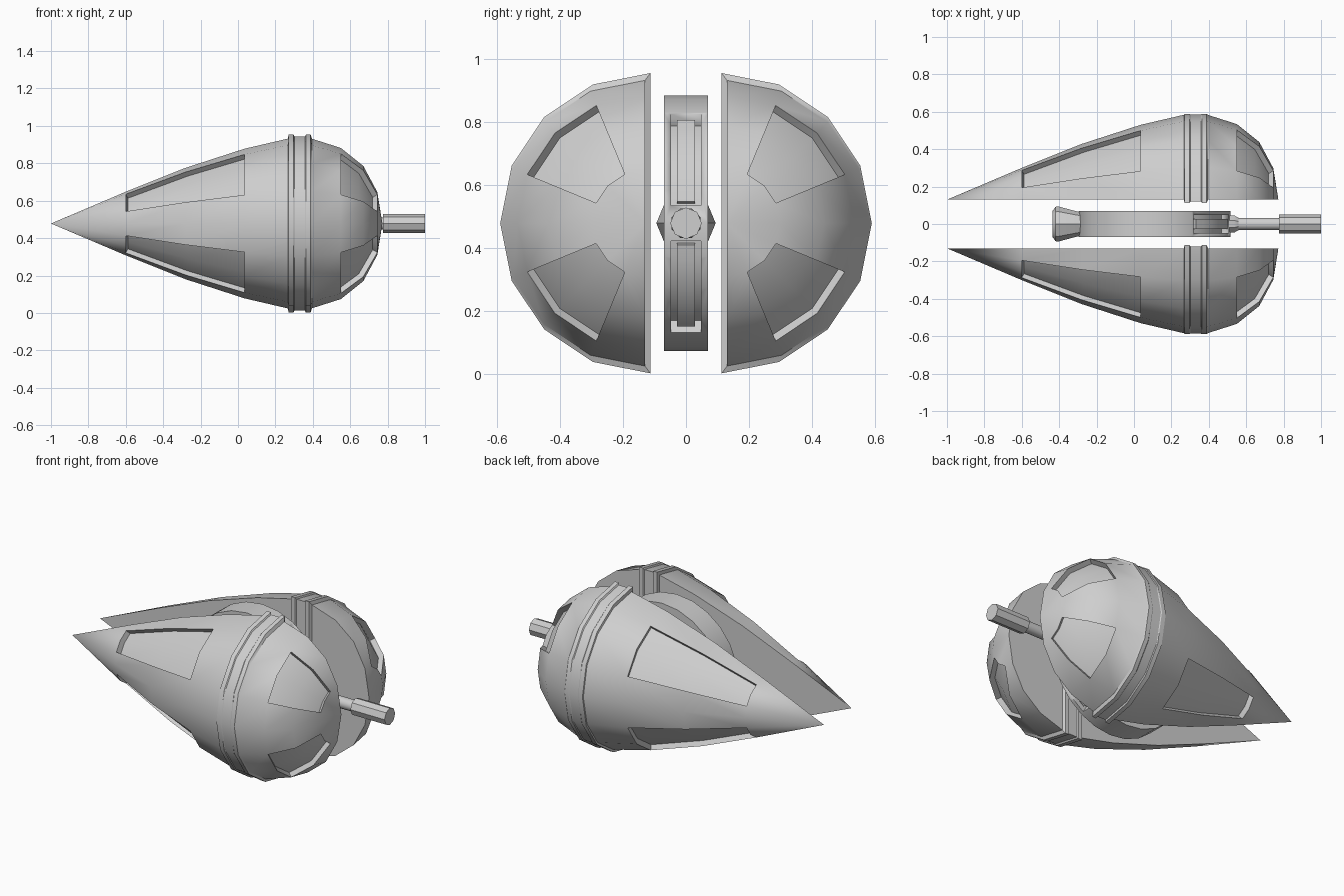
import bpy, bmesh, math
from mathutils import Vector

if "Cube" in bpy.data.objects:
    bpy.data.objects.remove(bpy.data.objects["Cube"])

CZ = 0.478   # height of the long axis
WX = 0.11    # centre of the inner wheel

grey = bpy.data.materials.new("light_grey")
grey.diffuse_color = (0.62, 0.62, 0.62, 1)
grey.use_nodes = True
grey.node_tree.nodes["Principled BSDF"].inputs["Base Color"].default_value = grey.diffuse_color


def finish(bm, name, smooth=30):
    bmesh.ops.recalc_face_normals(bm, faces=bm.faces[:])
    mesh = bpy.data.meshes.new(name)
    bm.to_mesh(mesh)
    bm.free()
    mesh.materials.append(grey)
    ob = bpy.data.objects.new(name, mesh)
    bpy.context.collection.objects.link(ob)
    bpy.ops.object.select_all(action='DESELECT')
    ob.select_set(True)
    bpy.context.view_layer.objects.active = ob
    bpy.ops.object.shade_smooth_by_angle(angle=math.radians(smooth))
    return ob


def loft(bm, loops, caps=True):
    """Join closed loops of points into a skin; return the face grid."""
    rows = [[bm.verts.new(p) for p in loop] for loop in loops]
    n = len(rows[0])
    grid = [[bm.faces.new((a[i], a[(i + 1) % n], b[(i + 1) % n], b[i]))
             for i in range(n)] for a, b in zip(rows, rows[1:])]
    if caps:
        bm.faces.new(rows[0])
        bm.faces.new(rows[-1][::-1])
    return grid


def lathe(name, profile, sides, turn=0.0):
    """Round part along the x axis from (x, radius) points."""
    bm = bmesh.new()
    loft(bm, [[(x, r * math.cos(turn + 2 * math.pi * i / sides),
                CZ + r * math.sin(turn + 2 * math.pi * i / sides))
               for i in range(sides)] for x, r in profile])
    return finish(bm, name)


def sector(name, a0, a1, r0, r1, half, steps):
    """Curved bar in the xz plane around the wheel centre."""
    bm = bmesh.new()
    loops = []
    for i in range(steps + 1):
        a = math.radians(a0 + (a1 - a0) * i / steps)
        loops.append([(WX + r * math.cos(a), y, CZ + r * math.sin(a))
                      for r, y in ((r0, -half), (r1, -half), (r1, half), (r0, half))])
    loft(bm, loops)
    return finish(bm, name)


def push_in(bm, faces, depth):
    """Sink a patch of faces along its mean normal."""
    normal = Vector()
    for f in faces:
        f.normal_update()
        normal += f.normal * f.calc_area()
    normal.normalize()
    new = bmesh.ops.extrude_face_region(bm, geom=faces)["geom"]
    verts = [g for g in new if isinstance(g, bmesh.types.BMVert)]
    kept = {g for g in new if isinstance(g, bmesh.types.BMFace)}
    old = [f for f in faces if f.is_valid and f not in kept]
    if old:
        bmesh.ops.delete(bm, geom=old, context='FACES')
    bmesh.ops.translate(bm, verts=verts, vec=-depth * normal)


# Half shells: x, radius, y of the flat inner side (raised double band in the middle)
sections = [(-1.0, 0.0, 0.13), (-0.6, 0.17, 0.13), (-0.28, 0.298, 0.13),
            (0.035, 0.40, 0.13), (0.267, 0.454, 0.13),
            (0.27, 0.476, 0.113), (0.297, 0.476, 0.113), (0.302, 0.466, 0.12),
            (0.358, 0.466, 0.12), (0.363, 0.476, 0.113), (0.388, 0.476, 0.113),
            (0.396, 0.453, 0.13), (0.55, 0.404, 0.13), (0.67, 0.308, 0.13),
            (0.745, 0.168, 0.13), (0.772, 0.0, 0.13)]
bm = bmesh.new()
grid = loft(bm, [[(x, y + r * math.cos(a), CZ + r * math.sin(a))
                  for a in (math.pi * (i / 8 - 0.5) for i in range(9))]
                 for x, r, y in sections], caps=False)
bmesh.ops.recalc_face_normals(bm, faces=bm.faces[:])
# Sunken panels on tail and nose, upper and lower
patches = [[grid[row][col] for row in rows for col in cols]
           for rows in ((1, 2), (12, 13)) for cols in ((1, 2), (5, 6))]
for patch in patches:
    push_in(bm, patch, 0.033)
bmesh.ops.remove_doubles(bm, verts=bm.verts[:], dist=1e-5)
shell = finish(bm, "half_shells")
shell.modifiers.new("mirror", 'MIRROR').use_axis = (False, True, False)

# Inner wheel between the shells
bm = bmesh.new()
loft(bm, [[(WX + 0.405 * math.cos(math.pi * i / 12), y,
            CZ + 0.405 * math.sin(math.pi * i / 12)) for i in range(24)]
          for y in (-0.07, 0.07)])
wheel = finish(bm, "inner_wheel")

# Slots in the wheel rim, each with a rail inside
for side, s in (("upper", 1), ("lower", -1)):
    cutter = sector(side + "_slot_cutter", 8 * s, 59 * s, 0.36, 0.45, 0.048, 6)
    cutter.hide_render = True
    cutter.hide_viewport = True
    cut = wheel.modifiers.new(side + "_slot", 'BOOLEAN')
    cut.operation = 'DIFFERENCE'
    cut.solver = 'EXACT'
    cut.object = cutter
    sector(side + "_rail", 10 * s, 56 * s, 0.35, 0.395, 0.028, 6)

# Gun barrel with collar, thin tube and thick muzzle
lathe("barrel_collar", [(0.44, 0.05), (0.535, 0.05), (0.56, 0.035)], 8, math.pi / 8)
lathe("barrel_tube", [(0.5, 0.033), (0.79, 0.033)], 16)
lathe("barrel_muzzle", [(0.775, 0.05), (1.0, 0.05)], 8)

# Rear nozzle
lathe("rear_nozzle", [(-0.435, 0.07), (-0.42, 0.092), (-0.405, 0.094),
                      (-0.30, 0.066), (-0.25, 0.066)], 8)
